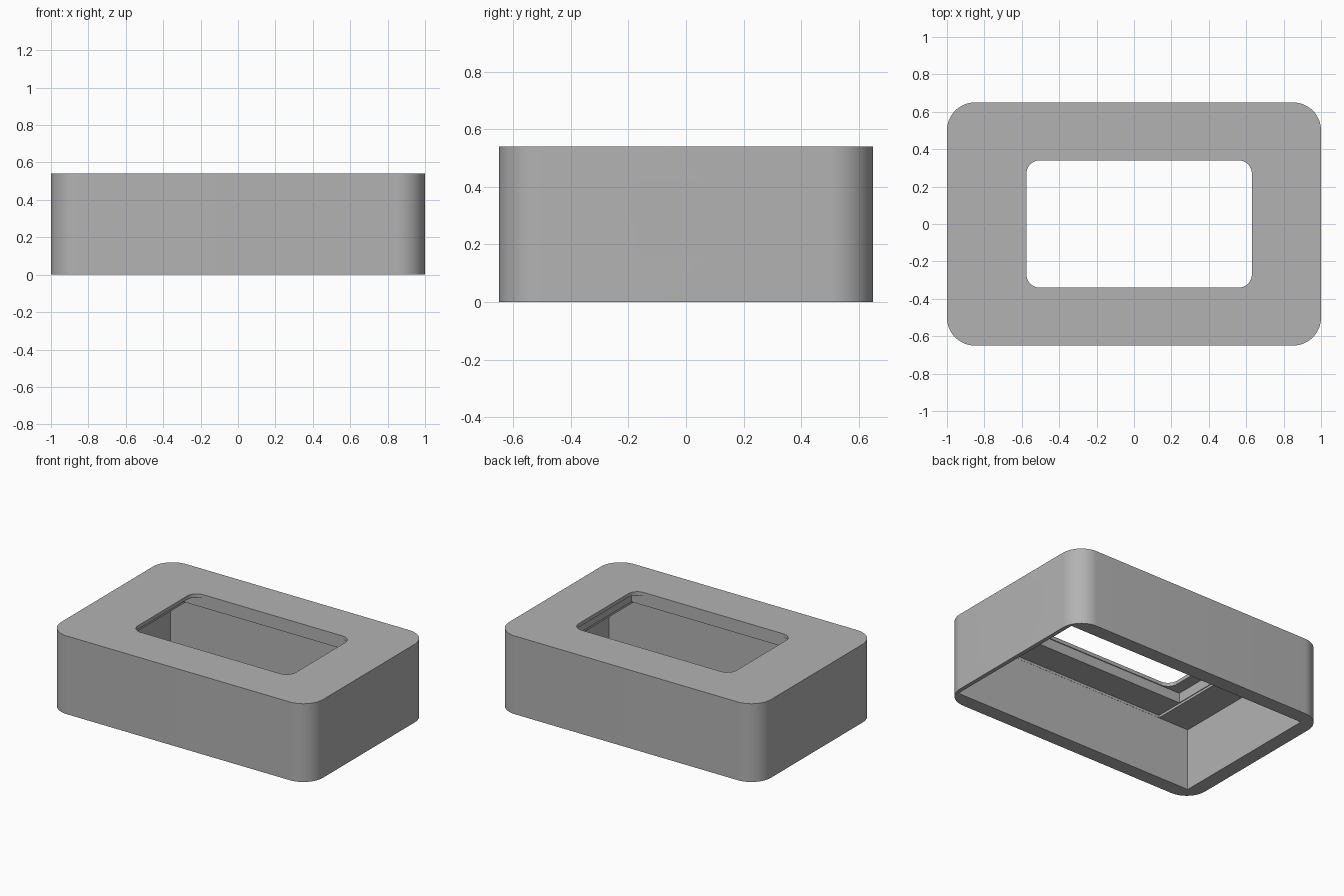
import bpy, bmesh, math
from mathutils import Matrix

cube = bpy.data.objects.get("Cube")
if cube:
    bpy.data.objects.remove(cube, do_unlink=True)

grey = bpy.data.materials.new("matte_grey")
grey.use_nodes = True
colour = (0.45, 0.45, 0.45, 1)
grey.diffuse_color = colour
grey.node_tree.nodes["Principled BSDF"].inputs["Base Color"].default_value = colour


def prism(name, u, v, w, radius=0, steps=12, turn=None):
    """Rectangle u by v, optionally with rounded corners, extruded over w."""
    points = []
    corners = [(u[1], v[1]), (u[0], v[1]), (u[0], v[0]), (u[1], v[0])]
    signs = [(1, 1), (-1, 1), (-1, -1), (1, -1)]
    for i, ((cu, cv), (su, sv)) in enumerate(zip(corners, signs)):
        if not radius:
            points.append((cu, cv))
            continue
        for k in range(steps + 1):
            a = math.pi / 2 * (i + k / steps)
            points.append((cu - su * radius + radius * math.cos(a),
                           cv - sv * radius + radius * math.sin(a)))
    bm = bmesh.new()
    face = bm.faces.new([bm.verts.new((p, q, w[0])) for p, q in points])
    new = bmesh.ops.extrude_face_region(bm, geom=[face])["geom"]
    top = [g for g in new if isinstance(g, bmesh.types.BMVert)]
    bmesh.ops.translate(bm, verts=top, vec=(0, 0, w[1] - w[0]))
    if turn:
        bm.transform(turn)
    bmesh.ops.recalc_face_normals(bm, faces=bm.faces)
    mesh = bpy.data.meshes.new(name)
    bm.to_mesh(mesh)
    bm.free()
    mesh.materials.append(grey)
    obj = bpy.data.objects.new(name, mesh)
    bpy.context.collection.objects.link(obj)
    return obj


# Outer shell with rounded upright corners
case = prism("case_shell", (-1, 1), (-0.65, 0.65), (0, 0.54), 0.15, 16)

# Maps the profile (u, v, w) onto (y, z, x)
sideways = Matrix(((0, 0, 1, 0), (1, 0, 0, 0), (0, 1, 0, 0), (0, 0, 0, 1)))

cutters = [
    # Open-bottomed cavity
    prism("cavity", (-0.9, 0.972), (-0.55, 0.55), (-0.1, 0.43)),
    # Shallow ledge across the ceiling
    prism("ledge", (-0.665, 0.665), (-0.549, 0.549), (0.3, 0.447)),
    # Deeper pocket behind the window
    prism("pocket", (-0.66, 0.66), (-0.346, 0.346), (0.25, 0.515)),
    # Window through the top
    prism("window", (-0.575, 0.63), (-0.34, 0.34), (0.2, 0.7), 0.07),
    # Port through the side wall
    prism("port", (-0.145, 0.215), (0.187, 0.407), (0.8, 1.2), 0.078, 12, sideways),
]

bpy.ops.object.select_all(action="DESELECT")
bpy.context.view_layer.objects.active = case
case.select_set(True)
for cutter in cutters:
    mod = case.modifiers.new(cutter.name, "BOOLEAN")
    mod.operation = "DIFFERENCE"
    mod.solver = "EXACT"
    mod.object = cutter
    bpy.ops.object.modifier_apply(modifier=mod.name)
for cutter in cutters:
    bpy.data.objects.remove(cutter, do_unlink=True)

bpy.ops.object.shade_smooth_by_angle(angle=math.radians(30))
